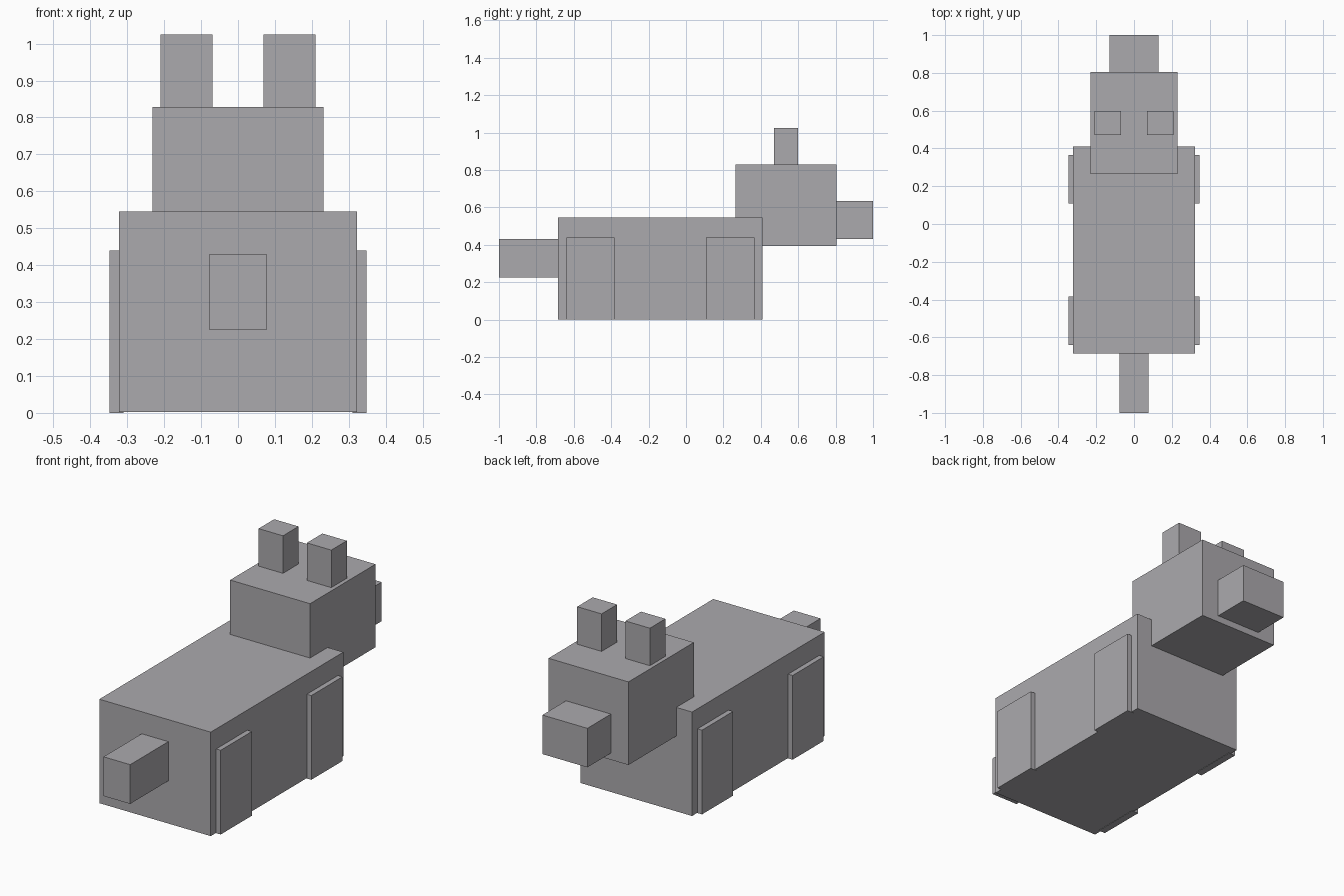
import bpy
import bmesh

cube = bpy.data.objects.get("Cube")
if cube:
    bpy.data.objects.remove(cube, do_unlink=True)

COLOUR = (0.41, 0.40, 0.42, 1)
grey = bpy.data.materials.new("warm grey")
grey.use_nodes = True
grey.diffuse_color = COLOUR
grey.node_tree.nodes["Principled BSDF"].inputs["Base Color"].default_value = COLOUR


def box(name, x, y, z):
    """Flat-shaded box spanning the given (low, high) range on each axis."""
    bm = bmesh.new()
    bmesh.ops.create_cube(bm, size=1)
    for v in bm.verts:
        v.co = [r[1] if c > 0 else r[0] for c, r in zip(v.co, (x, y, z))]
    mesh = bpy.data.meshes.new(name)
    bm.to_mesh(mesh)
    bm.free()
    mesh.materials.append(grey)
    obj = bpy.data.objects.new(name, mesh)
    bpy.context.collection.objects.link(obj)
    return obj


# Torso and tail
box("body", (-0.322, 0.322), (-0.685, 0.41), (0.002, 0.545))
box("tail", (-0.077, 0.077), (-1.0, -0.685), (0.225, 0.43))

# Head and snout
box("head", (-0.231, 0.231), (0.265, 0.805), (0.395, 0.829))
box("snout", (-0.13, 0.13), (0.805, 1.0), (0.43, 0.634))

# Paired ears and legs
for side, s in (("left", 1), ("right", -1)):
    def span(inner, outer):
        return tuple(sorted((s * inner, s * outer)))

    box(side + "_ear", span(0.069, 0.21), (0.47, 0.598), (0.829, 1.025))
    for end, y in (("head_end", (0.108, 0.365)), ("tail_end", (-0.64, -0.383))):
        box(f"{side}_{end}_leg", span(0.31, 0.348), y, (0, 0.44))
